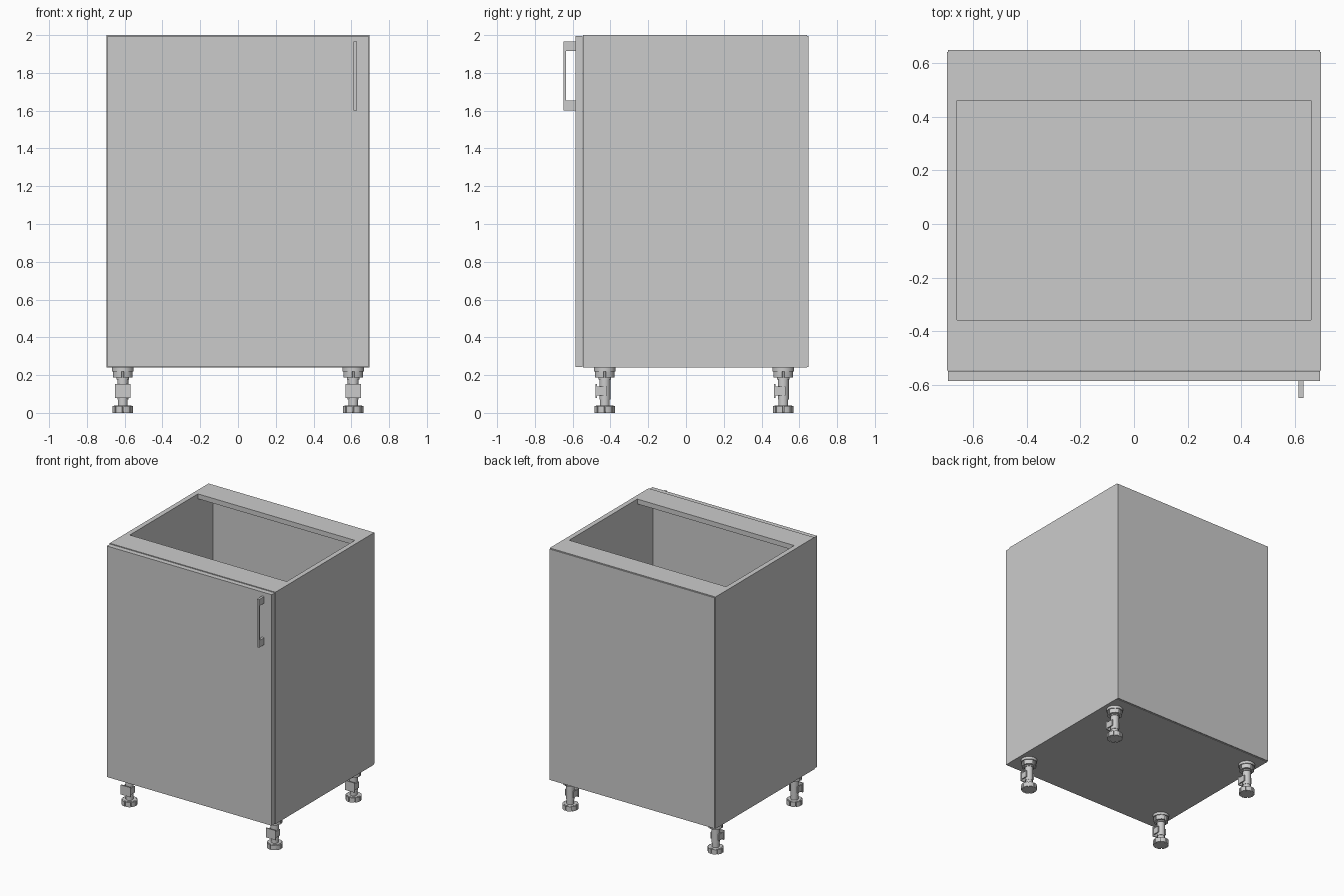
import bpy, bmesh
from math import cos, sin, pi
from mathutils import Matrix, Vector

if "Cube" in bpy.data.objects:
    bpy.data.objects.remove(bpy.data.objects["Cube"])


def finish(name, bm):
    bmesh.ops.recalc_face_normals(bm, faces=bm.faces)
    mesh = bpy.data.meshes.new(name)
    bm.to_mesh(mesh)
    bm.free()
    obj = bpy.data.objects.new(name, mesh)
    bpy.context.collection.objects.link(obj)
    return obj


def add_box(bm, x, y, z):
    size = (x[1] - x[0], y[1] - y[0], z[1] - z[0])
    mid = Vector((sum(x) / 2, sum(y) / 2, sum(z) / 2))
    bmesh.ops.create_cube(bm, size=1, matrix=Matrix.Translation(mid) @ Matrix.Diagonal((*size, 1)))


def box(name, x, y, z):
    bm = bmesh.new()
    add_box(bm, x, y, z)
    return finish(name, bm)


def add_prism(bm, points, vec, lift):
    face = bm.faces.new([bm.verts.new(p) for p in points])
    new = bmesh.ops.extrude_face_region(bm, geom=[face], use_keep_orig=True)
    verts = [g for g in new["geom"] if isinstance(g, bmesh.types.BMVert)]
    bmesh.ops.translate(bm, verts=verts, vec=Vector(vec) * lift)


def add_lathe(bm, profile, sides=24):
    # revolve (radius, height) points and cap both ends
    rings = [[bm.verts.new((r * cos(2 * pi * i / sides), r * sin(2 * pi * i / sides), z))
              for i in range(sides)] for r, z in profile]
    for a, b in zip(rings, rings[1:]):
        for i in range(sides):
            j = (i + 1) % sides
            bm.faces.new((a[i], a[j], b[j], b[i]))
    bm.faces.new(rings[0][::-1])
    bm.faces.new(rings[-1])


def lobed(outer, inner, lobes, z, gap=0.14):
    # notched disc outline: wide lobes separated by narrow slots
    pts = []
    for i in range(lobes):
        start, step = 2 * pi * (i + gap / 2) / lobes, 2 * pi / lobes
        angles = [start + step * (1 - gap) * k / 3 for k in range(4)]
        for r, a in [(inner, angles[0])] + [(outer, a) for a in angles] + [(inner, angles[3])]:
            pts.append((r * cos(a), r * sin(a), z))
    return pts


# Carcass panels
W, T, BOT, TOP = 0.696, 0.037, 0.24, 2.0
FRONT, BACK = -0.545, 0.64
for side, s in (("left", -1), ("right", 1)):
    box(side + "_side_panel", sorted((s * W, s * (W - T))), (FRONT, BACK), (BOT, TOP))
inner = (-W + T, W - T)
box("bottom_panel", inner, (FRONT, BACK), (BOT, BOT + T))
box("front_top_rail", inner, (FRONT, -0.357), (TOP - T, TOP))
box("back_top_rail", inner, (0.46, BACK), (TOP - T, TOP))
box("back_panel", (-W + 0.003, W - 0.003), (BACK, 0.648), (BOT + 0.004, TOP - 0.004))

# Door
box("door", (-0.692, 0.692), (-0.585, FRONT - 0.002), (BOT + 0.002, TOP - 0.005))

# Bow handle: a C-shaped side profile extruded across x
bm = bmesh.new()
c_shape = [(-0.585, 1.60), (-0.648, 1.60), (-0.648, 1.965), (-0.585, 1.965),
           (-0.585, 1.915), (-0.634, 1.915), (-0.634, 1.653), (-0.585, 1.653)]
add_prism(bm, [(0.612, y, z) for y, z in c_shape], (1, 0, 0), 0.018)
finish("door_handle", bm)

# Adjustable feet
for yname, fy in (("front", -0.43), ("back", 0.515)):
    for xname, fx in (("left", -0.61), ("right", 0.61)):
        bm = bmesh.new()
        # stem: threaded base, sleeve and collar
        add_lathe(bm, [(0.046, 0.006), (0.046, 0.038), (0.026, 0.038), (0.026, 0.07),
                       (0.029, 0.07), (0.029, 0.178), (0.034, 0.178), (0.034, 0.24)])
        # notched foot pad and mounting flange
        add_prism(bm, lobed(0.055, 0.042, 8, 0), (0, 0, 1), 0.036)
        add_prism(bm, lobed(0.052, 0.042, 4, 0.187), (0, 0, 1), 0.04)
        add_lathe(bm, [(0.058, 0.22), (0.058, 0.24)])
        # plinth clip: front plate with two arms gripping the stem
        add_box(bm, (-0.04, 0.04), (-0.048, -0.04), (0.08, 0.152))
        for s in (-1, 1):
            add_box(bm, sorted((s * 0.028, s * 0.036)), (-0.042, 0.012), (0.092, 0.14))
        foot = finish(f"{yname}_{xname}_foot", bm)
        foot.location = (fx, fy, 0)
        bpy.ops.object.select_all(action="DESELECT")
        foot.select_set(True)
        bpy.context.view_layer.objects.active = foot
        bpy.ops.object.shade_smooth_by_angle()
